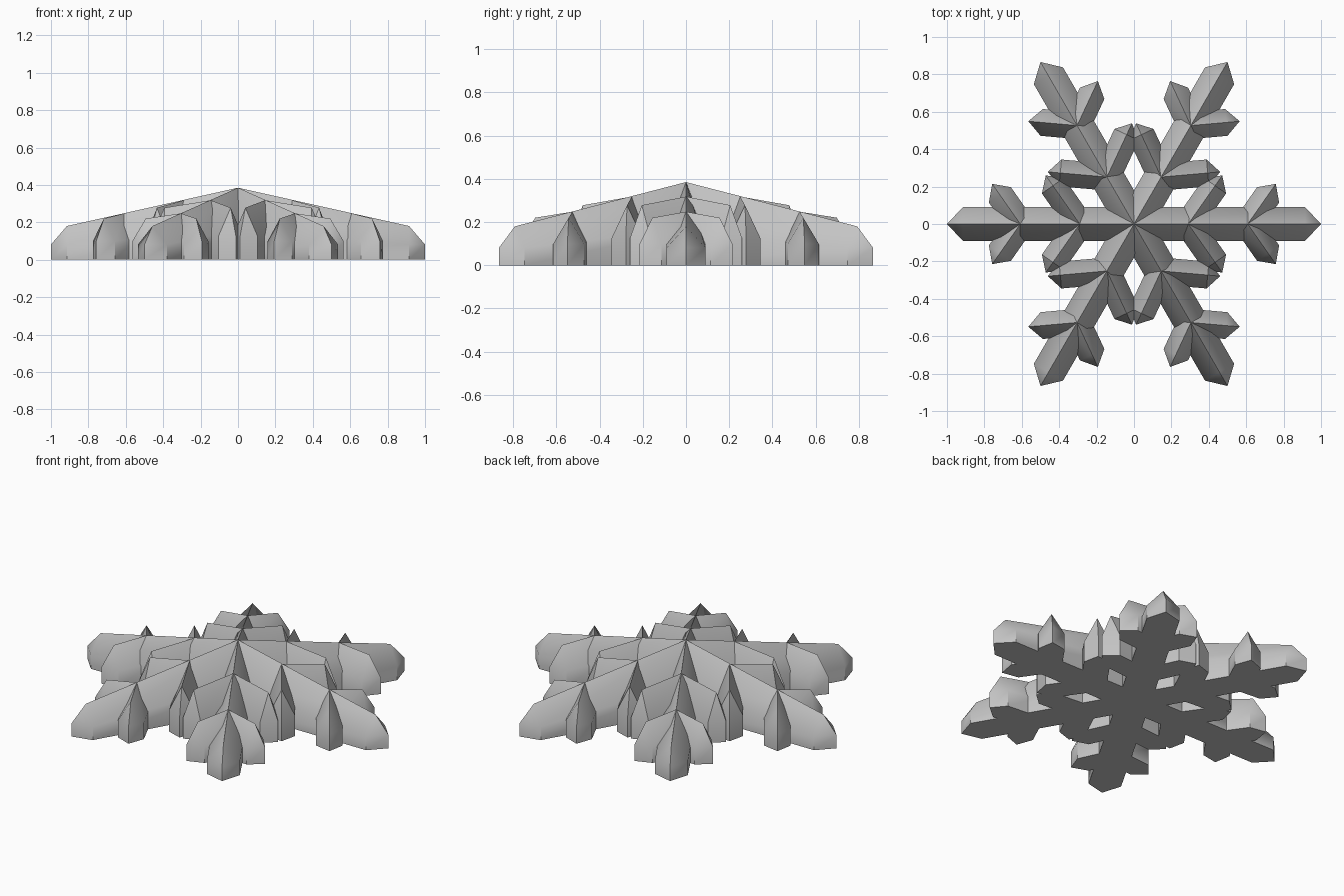
import bpy
import bmesh
from math import radians
from mathutils import Matrix

cube = bpy.data.objects.get("Cube")
if cube:
    bpy.data.objects.remove(cube, do_unlink=True)

GREY = (0.55, 0.55, 0.55, 1.0)
ice = bpy.data.materials.new("pale grey")
ice.use_nodes = True
ice.diffuse_color = GREY
ice.node_tree.nodes["Principled BSDF"].inputs["Base Color"].default_value = GREY

EAVE = 0.45  # wall height as a share of the ridge height


def crystal(name, length, shoulder, half, base_z, end_z, matrix):
    """Gabled bar along +x whose ridge falls outward to a faceted point."""
    bm = bmesh.new()

    def ring(x, z):
        section = [(-half, 0), (-half, z * EAVE), (0, z), (half, z * EAVE), (half, 0)]
        return [bm.verts.new((x, y, h)) for y, h in section]

    a, b = ring(0, base_z), ring(shoulder, end_z)
    low = bm.verts.new((length, 0, 0))
    high = bm.verts.new((length, 0, end_z * EAVE))
    # Walls, roof, floor and inner end
    for i in range(5):
        j = (i + 1) % 5
        bm.faces.new((a[i], a[j], b[j], b[i]))
    bm.faces.new(a)
    # Pointed outer end
    for face in ((b[0], b[1], high, low), (b[1], b[2], high),
                 (b[2], b[3], high), (b[3], b[4], low, high), (b[4], b[0], low)):
        bm.faces.new(face)
    bmesh.ops.recalc_face_normals(bm, faces=bm.faces)
    mesh = bpy.data.meshes.new(name)
    bm.to_mesh(mesh)
    bm.free()
    mesh.materials.append(ice)
    obj = bpy.data.objects.new(name, mesh)
    obj.matrix_world = matrix
    bpy.context.collection.objects.link(obj)
    obj.select_set(True)
    bpy.context.view_layer.objects.active = obj


bpy.ops.object.select_all(action='DESELECT')

# Six arms, each with an inner and an outer pair of branches
for k in range(6):
    turn = Matrix.Rotation(radians(60 * k), 4, 'Z')
    crystal(f"arm_{k + 1}", 1.0, 0.915, 0.09, 0.385, 0.18, turn)
    for label, start, length, shoulder, base_z, end_z in (
            ("inner", 0.29, 0.317, 0.25, 0.318, 0.278),
            ("outer", 0.608, 0.262, 0.19, 0.248, 0.22)):
        for side, sign in (("left", 1), ("right", -1)):
            place = (turn @ Matrix.Translation((start, 0, 0))
                     @ Matrix.Rotation(radians(55 * sign), 4, 'Z'))
            crystal(f"{label}_{side}_branch_{k + 1}", length, shoulder, 0.072,
                    base_z, end_z, place)

bpy.ops.object.shade_smooth_by_angle(angle=radians(40))
